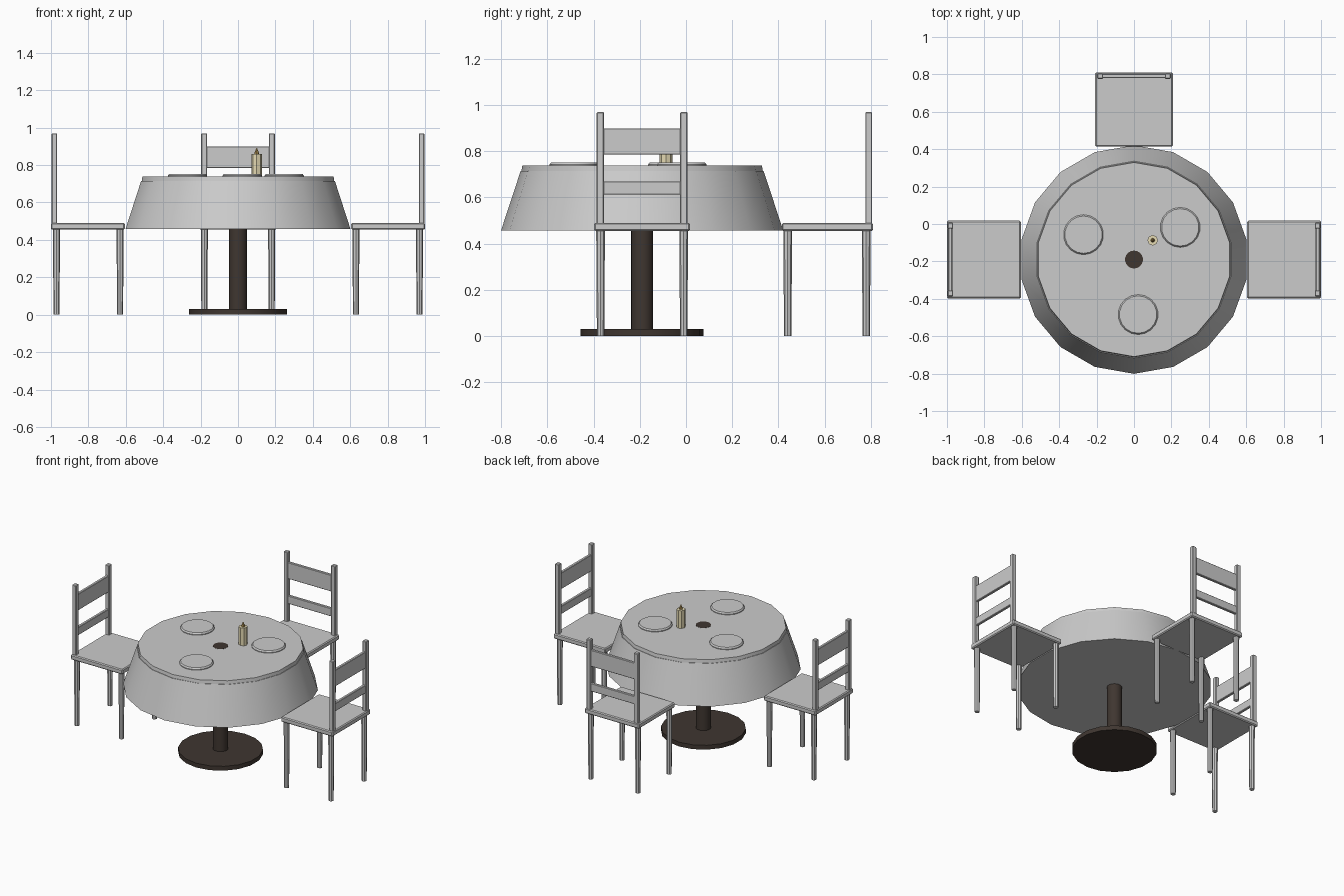
import bpy, bmesh
from math import radians, sin, cos, pi
from mathutils import Matrix, Vector

if "Cube" in bpy.data.objects:
    bpy.data.objects.remove(bpy.data.objects["Cube"])

TABLE_Y = -0.19


def material(name, rgb):
    m = bpy.data.materials.new(name)
    m.diffuse_color = (*rgb, 1)
    m.use_nodes = True
    m.node_tree.nodes["Principled BSDF"].inputs["Base Color"].default_value = m.diffuse_color
    return m


def finish(name, bm, matrix=Matrix(), mat=None, smooth=False):
    bmesh.ops.recalc_face_normals(bm, faces=bm.faces[:])
    mesh = bpy.data.meshes.new(name)
    bm.to_mesh(mesh)
    bm.free()
    ob = bpy.data.objects.new(name, mesh)
    bpy.context.collection.objects.link(ob)
    ob.matrix_world = matrix
    if mat:
        mesh.materials.append(mat)
    if smooth:
        bpy.ops.object.select_all(action='DESELECT')
        ob.select_set(True)
        bpy.context.view_layer.objects.active = ob
        bpy.ops.object.shade_smooth_by_angle(angle=radians(30))
    return ob


def lathe(name, profile, sides, location=(0, 0, 0), matrix=Matrix(), mat=None):
    """Closed turned solid from (radius, z) points, bottom to top."""
    bm = bmesh.new()
    rings = []
    for r, z in profile:
        angles = [2 * pi * i / sides - pi / 2 for i in range(sides)]
        rings.append([bm.verts.new((r * cos(a), r * sin(a), z)) for a in angles])
    for low, high in zip(rings, rings[1:]):
        for i in range(sides):
            j = (i + 1) % sides
            bm.faces.new((low[i], low[j], high[j], high[i]))
    bm.faces.new(rings[0][::-1])
    bm.faces.new(rings[-1])
    return finish(name, bm, matrix @ Matrix.Translation(location), mat, True)


def box(name, center, size, matrix=Matrix(), bevel=0.0):
    bm = bmesh.new()
    bmesh.ops.create_cube(bm, size=1)
    bmesh.ops.scale(bm, vec=Vector(size), verts=bm.verts[:])
    if bevel:
        bmesh.ops.bevel(bm, geom=bm.edges[:], offset=bevel, segments=1, affect='EDGES')
    return finish(name, bm, matrix @ Matrix.Translation(center))


def chair(prefix, x, y, turn):
    """Ladder-back chair whose back is on local +y."""
    m = Matrix.Translation((x, y, 0)) @ Matrix.Rotation(radians(turn), 4, 'Z')
    box(prefix + "_seat", (0, 0, 0.4725), (0.415, 0.395, 0.035), m, 0.006)
    for side, sx in (("left", -1), ("right", 1)):
        for end, ly in (("front", -0.172), ("rear", 0.168)):
            lathe(f"{prefix}_{end}_{side}_leg", [(0.016, 0), (0.019, 0.46)], 8,
                  (sx * 0.18, ly, 0), m)
        box(f"{prefix}_{side}_back_post", (sx * 0.181, 0.179, 0.727),
            (0.032, 0.03, 0.486), m, 0.004)
    box(prefix + "_upper_slat", (0, 0.179, 0.842), (0.34, 0.02, 0.114), m, 0.003)
    box(prefix + "_lower_slat", (0, 0.179, 0.641), (0.34, 0.02, 0.056), m, 0.003)


dark_wood = material("dark_wood", (0.05, 0.037, 0.03))
wax = material("wax", (0.78, 0.70, 0.45))
flame = material("flame", (0.50, 0.33, 0.10))

# Pedestal, with the column showing at the middle of the top
lathe("pedestal_base", [(0.266, 0), (0.266, 0.03)], 18, (0, TABLE_Y, 0), mat=dark_wood)
lathe("pedestal_column", [(0.048, 0.02), (0.048, 0.739)], 18, (0, TABLE_Y, 0), mat=dark_wood)

# Draped cloth and table top
lathe("tablecloth", [(0.611, 0.457), (0.526, 0.715)], 18, (0, TABLE_Y, 0))
lathe("table_top", [(0.523, 0.713), (0.519, 0.738)], 18, (0, TABLE_Y, 0))

# Plates
for i, (px, py) in enumerate([(-0.27, -0.057), (0.247, -0.018), (0.022, -0.484)]):
    lathe(f"plate_{i + 1}", [(0.107, 0.736), (0.107, 0.743), (0.1, 0.752)], 18, (px, py, 0))

# Candle
lathe("candle", [(0.028, 0.736), (0.028, 0.86)], 8, (0.1, -0.087, 0), mat=wax)
lathe("candle_flame", [(0.011, 0.859), (0.011, 0.868), (0.002, 0.89)], 8,
      (0.1, -0.087, 0), mat=flame)

# Chairs
chair("back_chair", 0, 0.6125, 0)
chair("left_chair", -0.8025, TABLE_Y, 90)
chair("right_chair", 0.8025, TABLE_Y, -90)
